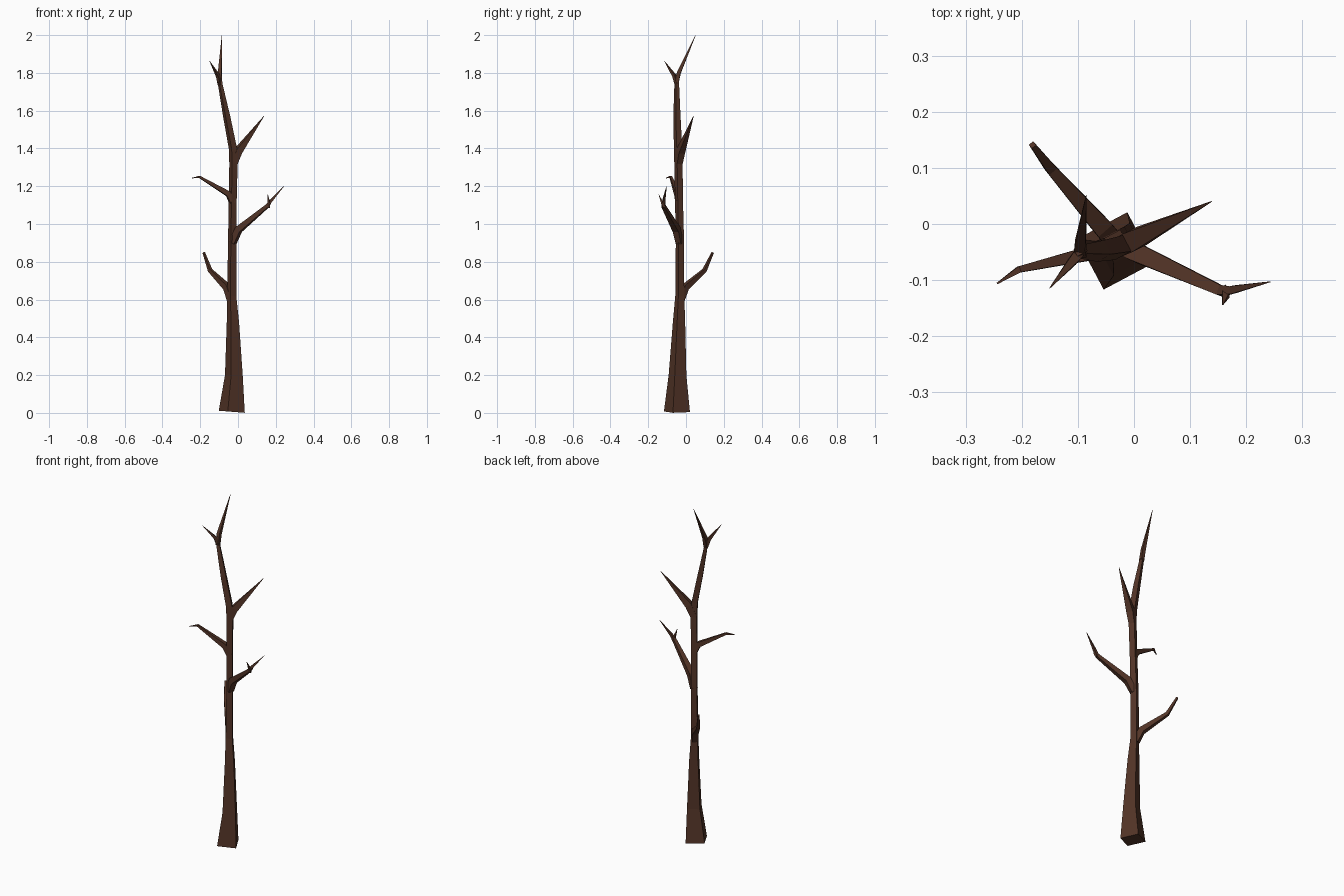
import bpy, bmesh, math
from mathutils import Vector

bark = bpy.data.materials.new("bark")
bark.diffuse_color = (0.085, 0.034, 0.02, 1)
UP = Vector((0, 0, 1))


def limb(name, path, phase=45, flat=False, base_tilt=0.0):
    """Four-sided tapering limb; path holds (x, y, z, corner radius)."""
    bm = bmesh.new()
    pts = [Vector(p[:3]) for p in path]
    rings = []
    for i, p in enumerate(pts):
        a, b = pts[max(i - 1, 0)], pts[min(i + 1, len(pts) - 1)]
        if flat:
            u, v = Vector((1, 0, 0)), Vector((0, 1, 0))
        else:
            t = (b - a).normalized()
            u = UP.cross(t).normalized()
            v = t.cross(u)
        ring = []
        for k in range(4):
            ang = math.radians(phase + 90 * k)
            off = (u * math.cos(ang) + v * math.sin(ang)) * path[i][3]
            if i == 0:
                off.z -= base_tilt * off.x
            ring.append(bm.verts.new(p + off))
        rings.append(ring)
    for lo, hi in zip(rings, rings[1:]):
        for k in range(4):
            n = (k + 1) % 4
            bm.faces.new((lo[k], lo[n], hi[n], hi[k]))
    bm.faces.new(rings[0][::-1])
    bm.faces.new(rings[-1])
    bmesh.ops.recalc_face_normals(bm, faces=bm.faces[:])
    me = bpy.data.meshes.new(name)
    bm.to_mesh(me)
    bm.free()
    me.materials.append(bark)
    ob = bpy.data.objects.new(name, me)
    bpy.context.collection.objects.link(ob)


# Trunk with flared foot, leaning left towards the top
limb("trunk", [
    (-0.033, -0.048, 0.006, 0.072), (-0.022, -0.045, 0.20, 0.049),
    (-0.027, -0.037, 0.48, 0.034), (-0.033, -0.033, 0.62, 0.025),
    (-0.031, -0.032, 0.90, 0.023), (-0.028, -0.037, 1.12, 0.022),
    (-0.024, -0.040, 1.32, 0.023), (-0.027, -0.042, 1.40, 0.023),
    (-0.060, -0.048, 1.57, 0.020), (-0.094, -0.049, 1.74, 0.013),
    (-0.098, -0.048, 1.79, 0.010)],
    phase=73, flat=True, base_tilt=0.08)

# Forked top
limb("top_fork_back", [
    (-0.095, -0.051, 1.74, 0.014), (-0.096, -0.038, 1.80, 0.014),
    (-0.085, 0.051, 2.0, 0.001)])
limb("top_fork_front", [
    (-0.095, -0.048, 1.74, 0.013), (-0.106, -0.062, 1.785, 0.012),
    (-0.150, -0.114, 1.862, 0.001)])

# Side branches, from low to high
limb("low_left_branch", [
    (-0.036, -0.030, 0.60, 0.024), (-0.058, -0.004, 0.665, 0.023),
    (-0.148, 0.098, 0.755, 0.013), (-0.181, 0.141, 0.848, 0.007)])
limb("middle_right_branch", [
    (-0.028, -0.034, 0.90, 0.022), (0.003, -0.050, 0.97, 0.024),
    (0.155, -0.119, 1.095, 0.013), (0.176, -0.117, 1.125, 0.010),
    (0.243, -0.103, 1.20, 0.001)])
limb("right_twig", [
    (0.160, -0.117, 1.088, 0.010), (0.164, -0.125, 1.11, 0.009),
    (0.158, -0.144, 1.155, 0.001)])
limb("middle_left_branch", [
    (-0.028, -0.038, 1.11, 0.020), (-0.052, -0.046, 1.16, 0.020),
    (-0.205, -0.081, 1.25, 0.008), (-0.244, -0.106, 1.243, 0.002)])
limb("upper_right_branch", [
    (-0.024, -0.040, 1.32, 0.023), (0.000, -0.028, 1.385, 0.026),
    (0.138, 0.040, 1.572, 0.001)])
